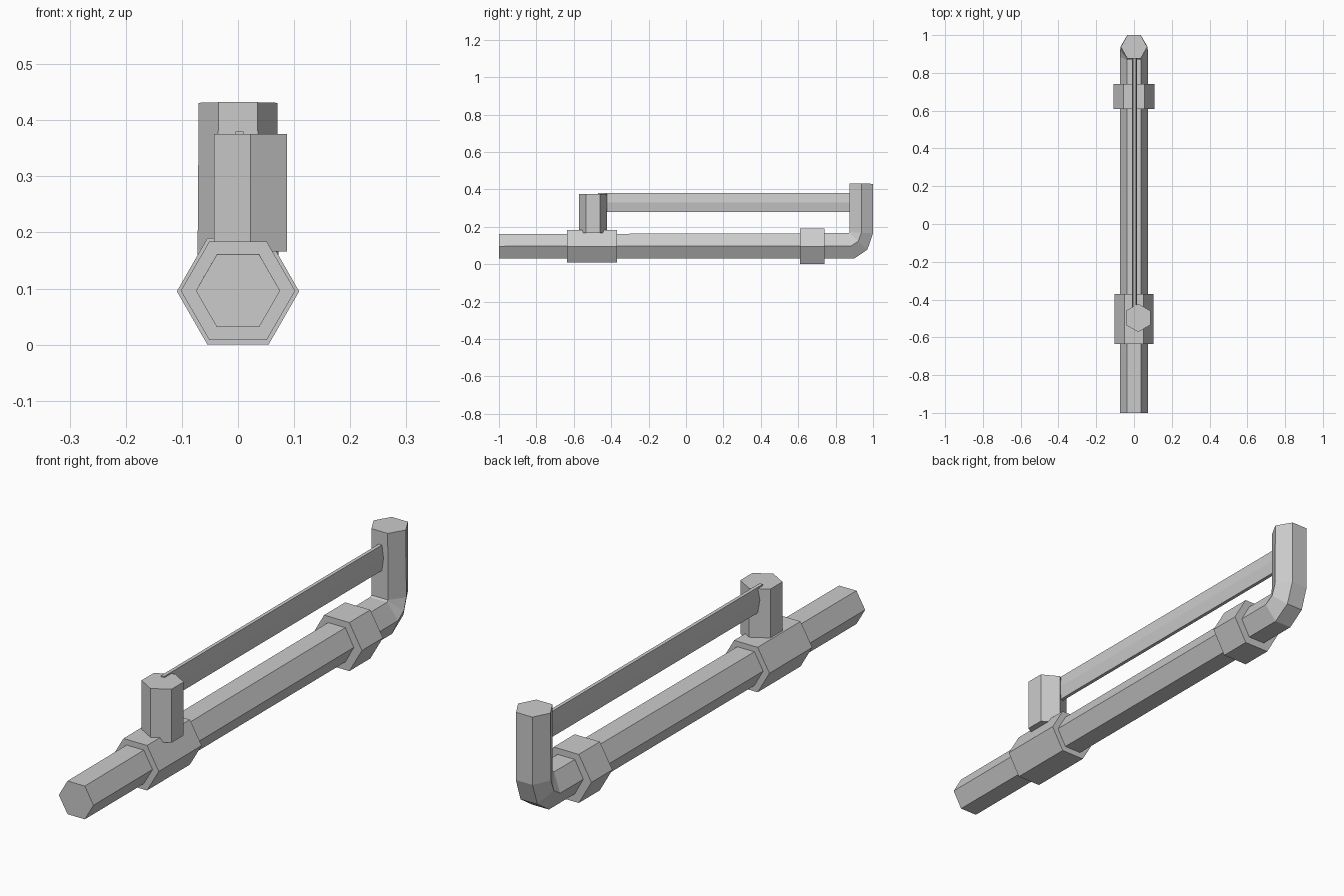
import bpy, bmesh, math
from mathutils import Vector

cube = bpy.data.objects.get("Cube")
if cube:
    bpy.data.objects.remove(cube, do_unlink=True)

steel = bpy.data.materials.new("grey_steel")
steel.use_nodes = True
grey = (0.6, 0.6, 0.6, 1)
steel.diffuse_color = grey
steel.node_tree.nodes["Principled BSDF"].inputs["Base Color"].default_value = grey


def loft(name, rings):
    """Skin a chain of equal-sized rings and cap both ends."""
    bm = bmesh.new()
    loops = [[bm.verts.new(p) for p in ring] for ring in rings]
    for a, b in zip(loops, loops[1:]):
        for i in range(len(a)):
            j = (i + 1) % len(a)
            bm.faces.new((a[i], a[j], b[j], b[i]))
    bm.faces.new(loops[0])
    bm.faces.new(loops[-1])
    bmesh.ops.recalc_face_normals(bm, faces=bm.faces)
    mesh = bpy.data.meshes.new(name)
    bm.to_mesh(mesh)
    bm.free()
    mesh.materials.append(steel)
    obj = bpy.data.objects.new(name, mesh)
    bpy.context.collection.objects.link(obj)
    return obj


def hex_ring(inner, outer, radius, x=0.0):
    """Six-sided ring with flats at the inner and outer (y, z) points."""
    a, b = Vector((x, *inner)), Vector((x, *outer))
    mid = (a + b) / 2
    side, half = Vector((radius, 0, 0)), Vector((radius / 2, 0, 0))
    return [a - half, a + half, mid + side, b + half, b - half, mid - side]


def hex_bar(name, y0, y1, z0, z1, radius, x=0.0):
    return loft(name, [hex_ring((y, z1), (y, z0), radius, x) for y in (y0, y1)])


# Long pipe that bends upward at the back
loft("bent_pipe", [
    hex_ring((-1.0, 0.161), (-1.0, 0.031), 0.075),
    hex_ring((0.868, 0.166), (0.90, 0.031), 0.074),
    hex_ring((0.872, 0.168), (0.97, 0.078), 0.073),
    hex_ring((0.875, 0.172), (1.0, 0.165), 0.072),
    hex_ring((0.875, 0.432), (1.0, 0.43), 0.070),
])

# Collars around the pipe
hex_bar("front_collar", -0.635, -0.37, 0.008, 0.184, 0.102)
hex_bar("rear_collar", 0.61, 0.74, 0.0, 0.19, 0.109)

# Upright post on the front collar
post_rings = []
for z in (0.166, 0.375):
    post_rings.append([
        (0.022 + 0.075 * math.sin(i * math.pi / 3),
         -0.497 + 0.075 * math.cos(i * math.pi / 3), z) for i in range(6)])
loft("front_post", post_rings)

# Thin rail joining the post to the raised pipe end
hex_bar("upper_rail", -0.47, 0.91, 0.28, 0.38, 0.014, x=0.003)
